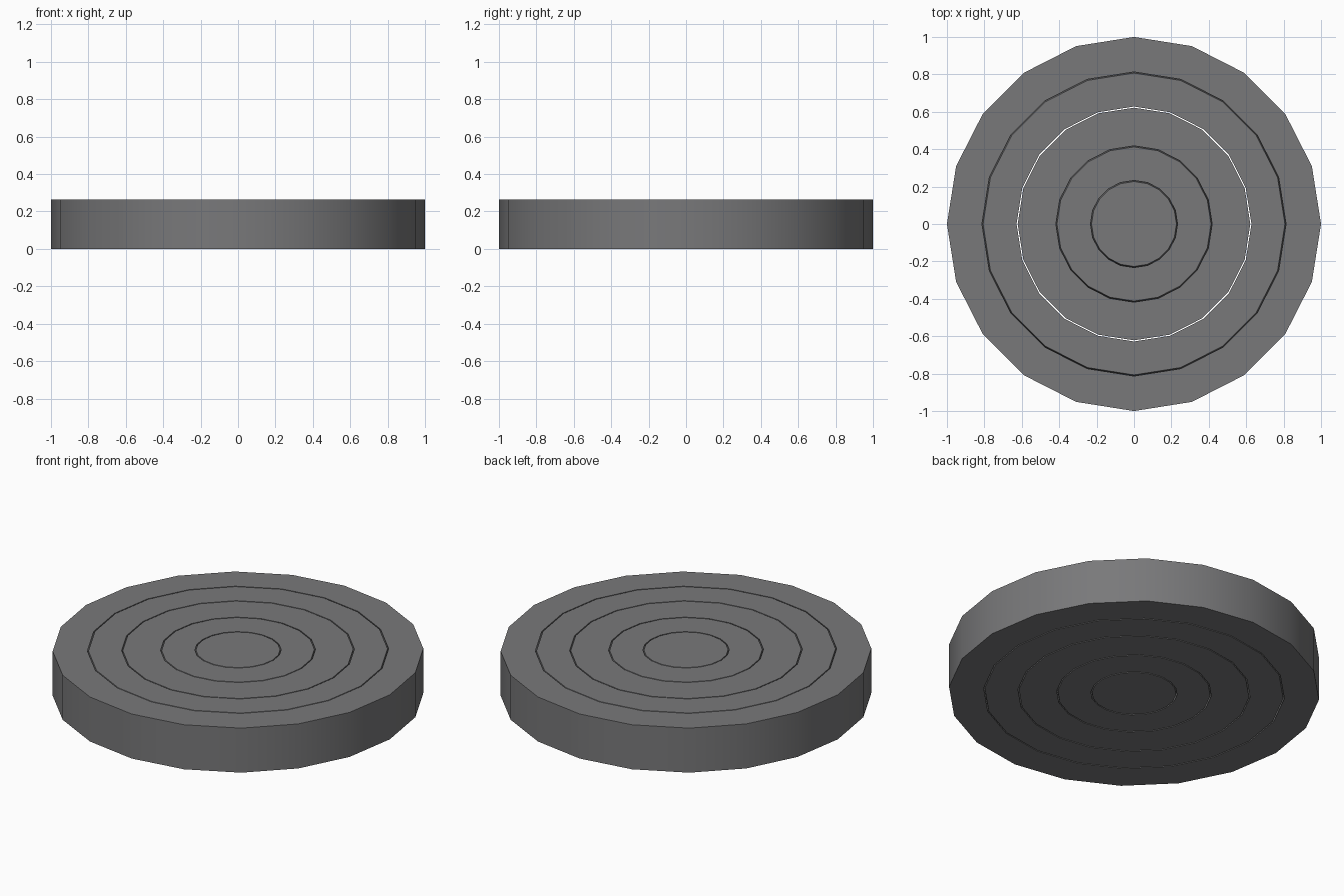
import bpy, bmesh, math

if "Cube" in bpy.data.objects:
    bpy.data.objects.remove(bpy.data.objects["Cube"])

SIDES = 20
HEIGHT = 0.265
GAP = 0.006          # thin clearance between nested rings

grey = bpy.data.materials.new("dark grey")
grey.diffuse_color = (0.19, 0.19, 0.195, 1)
grey.use_nodes = True
grey.node_tree.nodes["Principled BSDF"].inputs["Base Color"].default_value = grey.diffuse_color


def wall(radius, bulge):
    """Wall points from bottom to top; a bulge interlocks nested rings."""
    if bulge == 0:
        return [(radius, 0), (radius, HEIGHT)]
    return [(radius + bulge * (1 - (2 * t - 1) ** 2), t * HEIGHT)
            for t in (0, 0.25, 0.5, 0.75, 1)]


def lathe(name, profile, closed):
    """Spin a profile into a 20-sided part."""
    bm = bmesh.new()
    rows = []
    for i in range(SIDES):
        a = 2 * math.pi * i / SIDES
        rows.append([bm.verts.new((r * math.cos(a), r * math.sin(a), z))
                     for r, z in profile])
    n = len(profile)
    for i in range(SIDES):
        a, b = rows[i], rows[(i + 1) % SIDES]
        for j in range(n if closed else n - 1):
            k = (j + 1) % n
            bm.faces.new((a[j], b[j], b[k], a[k]))
    if not closed:
        bm.faces.new([r[0] for r in rows])
        bm.faces.new([r[-1] for r in rows])
    bmesh.ops.recalc_face_normals(bm, faces=bm.faces)
    mesh = bpy.data.meshes.new(name)
    bm.to_mesh(mesh)
    bm.free()
    mesh.materials.append(grey)
    obj = bpy.data.objects.new(name, mesh)
    bpy.context.collection.objects.link(obj)
    bpy.ops.object.select_all(action='DESELECT')
    obj.select_set(True)
    bpy.context.view_layer.objects.active = obj
    bpy.ops.object.shade_smooth_by_angle(angle=math.radians(30))


# Gap radius and bulge between neighbouring parts, inside to outside
joints = [(0.23, 0.02), (0.415, 0.02), (0.625, 0.0), (0.81, 0.02)]

# Solid centre disc
r, b = joints[0]
lathe("centre_disc", wall(r - GAP / 2, b), False)

# Nested rings, the last one ending at the straight rim
names = ["inner_ring", "middle_ring", "wide_ring", "outer_ring"]
for i, name in enumerate(names):
    r_in, b_in = joints[i]
    if i + 1 < len(joints):
        outer = wall(joints[i + 1][0] - GAP / 2, joints[i + 1][1])
    else:
        outer = wall(1.0, 0)
    lathe(name, outer + wall(r_in + GAP / 2, b_in)[::-1], True)
